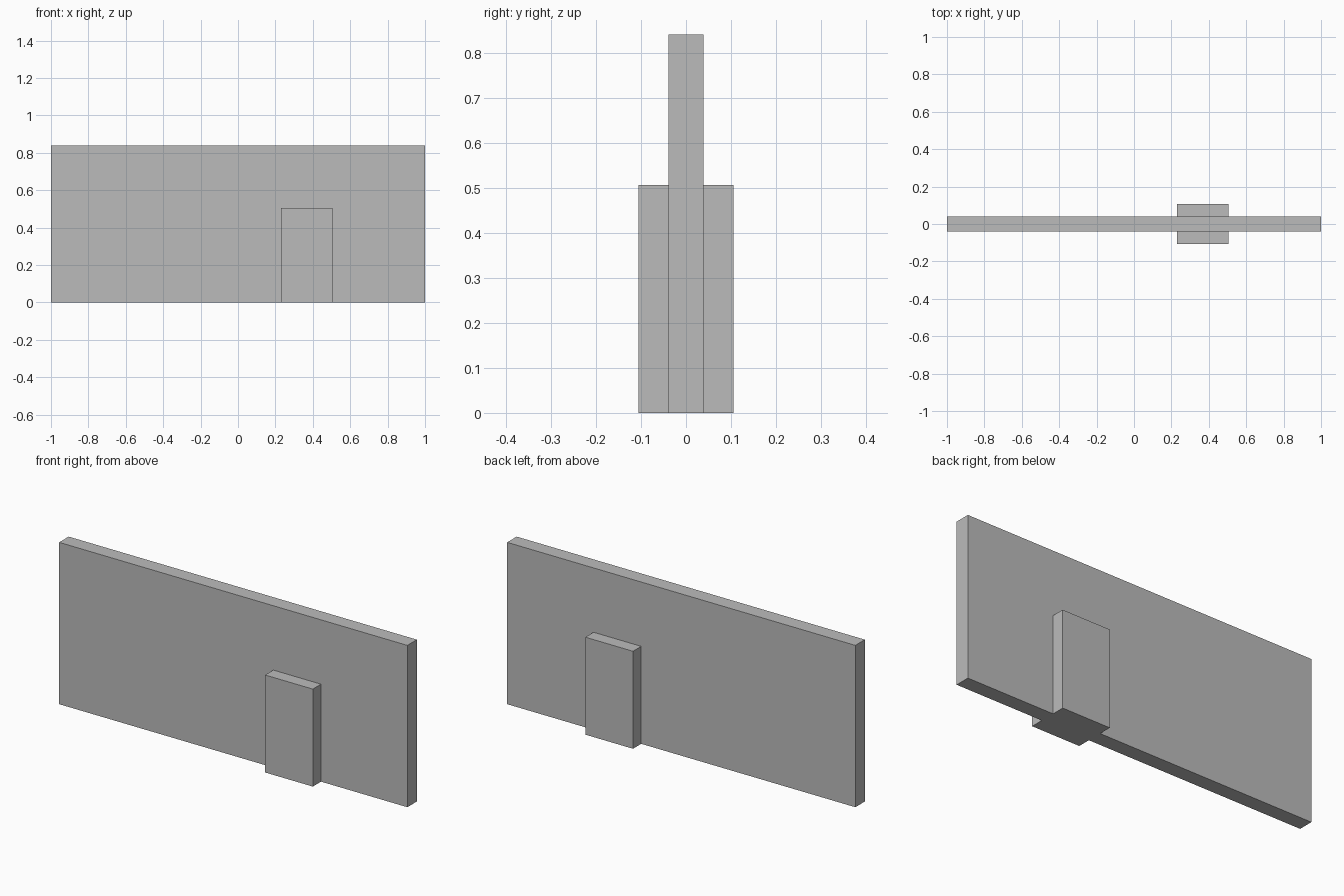
import bpy

cube = bpy.data.objects.get("Cube")
if cube:
    bpy.data.objects.remove(cube, do_unlink=True)

grey = bpy.data.materials.new("plain grey")
grey.use_nodes = True
GREY = (0.5, 0.5, 0.5, 1.0)
grey.diffuse_color = GREY
grey.node_tree.nodes["Principled BSDF"].inputs["Base Color"].default_value = GREY


def box(name, x0, x1, depth, height):
    """Box standing on the ground, centred front to back."""
    bpy.ops.mesh.primitive_cube_add(size=1, location=((x0 + x1) / 2, 0, height / 2))
    ob = bpy.context.object
    ob.name = name
    ob.scale = (x1 - x0, depth, height)
    bpy.ops.object.transform_apply(location=True, rotation=False, scale=True)
    ob.data.materials.append(grey)
    return ob


# Thick door slab standing out on both faces of the wall
door = box("door", 0.23, 0.504, 0.212, 0.506)

# Long wall panel, fused with the door into one solid
wall = box("wall_with_door", -1, 1, 0.078, 0.84)
union = wall.modifiers.new("join door", 'BOOLEAN')
union.operation = 'UNION'
union.solver = 'EXACT'
union.object = door
bpy.ops.object.modifier_apply(modifier=union.name)
bpy.data.objects.remove(door, do_unlink=True)
